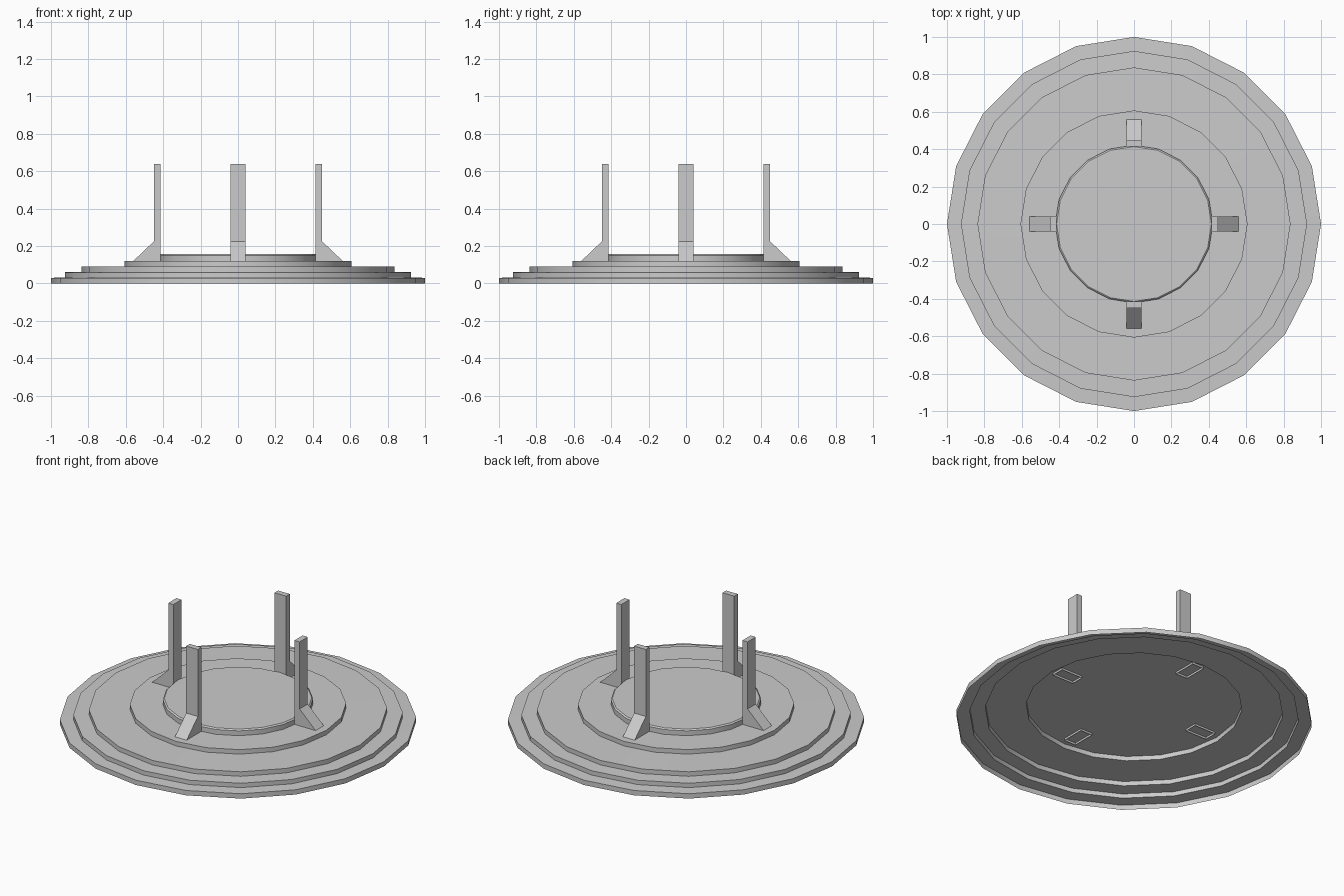
import bpy
import bmesh
from math import cos, sin, pi, radians
from mathutils import Matrix

if "Cube" in bpy.data.objects:
    bpy.data.objects.remove(bpy.data.objects["Cube"])

SIDES = 20


def finish(name, bm, smooth=False):
    mesh = bpy.data.meshes.new(name)
    bm.to_mesh(mesh)
    bm.free()
    obj = bpy.data.objects.new(name, mesh)
    bpy.context.collection.objects.link(obj)
    if smooth:
        bpy.ops.object.select_all(action='DESELECT')
        obj.select_set(True)
        bpy.context.view_layer.objects.active = obj
        bpy.ops.object.shade_smooth_by_angle(angle=radians(25))
    return obj


def lathe(name, profile):
    """Open-bottomed shell of (radius, height) rings with a flat cap on the last ring."""
    bm = bmesh.new()
    rings = [[bm.verts.new((r * cos(2 * pi * i / SIDES), r * sin(2 * pi * i / SIDES), z))
              for i in range(SIDES)] for r, z in profile]
    for low, high in zip(rings, rings[1:]):
        for i in range(SIDES):
            j = (i + 1) % SIDES
            bm.faces.new((low[i], low[j], high[j], high[i]))
    bm.faces.new(rings[-1])
    return finish(name, bm, smooth=True)


def post(name, angle):
    """Upright with a sloped foot, open underneath."""
    side = [(0.415, 0.107), (0.56, 0.107), (0.56, 0.12), (0.45, 0.225), (0.45, 0.64), (0.415, 0.64)]
    bm = bmesh.new()
    left = [bm.verts.new((x, -0.04, z)) for x, z in side]
    right = [bm.verts.new((x, 0.04, z)) for x, z in side]
    bm.faces.new(left)
    bm.faces.new(right[::-1])
    for i in range(1, len(side)):
        j = (i + 1) % len(side)
        bm.faces.new((left[j], left[i], right[i], right[j]))
    bm.transform(Matrix.Rotation(angle, 4, 'Z'))
    return finish(name, bm)


# Hollow stepped base
lathe("stepped_base", [(1, 0), (1, 0.03), (0.925, 0.033), (0.925, 0.06), (0.837, 0.062),
                       (0.837, 0.09), (0.607, 0.092), (0.607, 0.12)])

# Raised centre disc
lathe("centre_disc", [(0.422, 0.12), (0.422, 0.15), (0.414, 0.157)])

# Four posts around the disc
for k, label in enumerate(("right", "back", "left", "front")):
    post(label + "_post", k * pi / 2)
